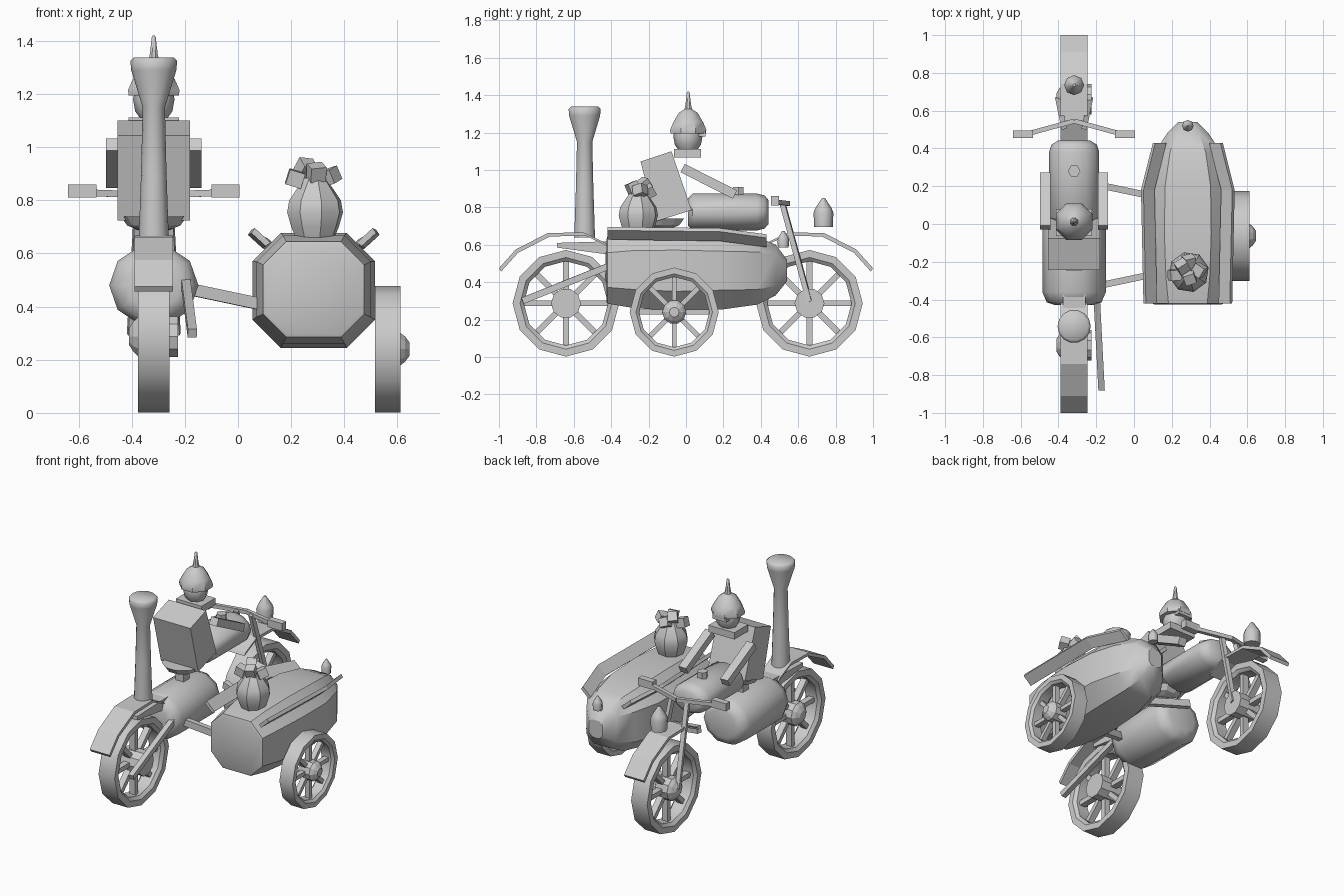
import bpy, bmesh, math
from mathutils import Vector, Euler

if "Cube" in bpy.data.objects:
    bpy.data.objects.remove(bpy.data.objects["Cube"])

grey = bpy.data.materials.new("plain_grey")
grey.diffuse_color = (0.6, 0.6, 0.6, 1)
grey.use_nodes = True
grey.node_tree.nodes["Principled BSDF"].inputs["Base Color"].default_value = grey.diffuse_color
BX = -0.317   # bike centre line
SX = 0.285    # sidecar centre line


def finish(name, bm, smooth=0):
    bmesh.ops.recalc_face_normals(bm, faces=bm.faces)
    me = bpy.data.meshes.new(name)
    bm.to_mesh(me)
    bm.free()
    me.materials.append(grey)
    ob = bpy.data.objects.new(name, me)
    bpy.context.collection.objects.link(ob)
    if smooth:
        bpy.ops.object.select_all(action='DESELECT')
        ob.select_set(True)
        bpy.context.view_layer.objects.active = ob
        bpy.ops.object.shade_smooth_by_angle(angle=math.radians(smooth))
    return ob


def loft(name, rings, smooth=0, closed=False):
    """Skin equal-length rings of points."""
    bm = bmesh.new()
    vs = [[bm.verts.new(p) for p in r] for r in rings]
    n = len(vs[0])
    pairs = list(zip(vs, vs[1:])) + ([(vs[-1], vs[0])] if closed else [])
    for a, b in pairs:
        for i in range(n):
            j = (i + 1) % n
            bm.faces.new((a[i], a[j], b[j], b[i]))
    if not closed:
        bm.faces.new(vs[0])
        bm.faces.new(vs[-1])
    return finish(name, bm, smooth)


def lathe(name, prof, axis, c, sides, smooth=0, closed=False, phase=0.0, squash=1.0):
    """Turn (offset, radius) pairs about an axis through c."""
    rings = []
    for a, r in prof:
        ring = []
        for i in range(sides):
            t = 2 * math.pi * (i + phase) / sides
            u, v = r * math.cos(t), r * math.sin(t)
            p = {'x': (a, u, v), 'y': (u, a, v * squash), 'z': (u, v, a)}[axis]
            ring.append(Vector(c) + Vector(p))
        rings.append(ring)
    return loft(name, rings, smooth, closed)


def box(name, c, size, rot=(0, 0, 0)):
    bm = bmesh.new()
    bmesh.ops.create_cube(bm, size=1)
    m = Euler(rot).to_matrix()
    for v in bm.verts:
        v.co = m @ Vector([a * b for a, b in zip(v.co, size)]) + Vector(c)
    return finish(name, bm)


def bar(name, p, q, w, h):
    """Square bar from p to q."""
    p, q = Vector(p), Vector(q)
    d = (q - p).normalized()
    side = d.cross(Vector((0, 0, 1))).normalized()
    up = side.cross(d)
    corners = [side * (sx * w / 2) + up * (sz * h / 2)
               for sx, sz in ((-1, -1), (1, -1), (1, 1), (-1, 1))]
    return loft(name, [[e + k for k in corners] for e in (p, q)])


def prism(name, pts, x0, x1, smooth=0):
    """Extrude a (y, z) outline across x."""
    return loft(name, [[(x, y, z) for y, z in pts] for x in (x0, x1)], smooth)


def wheel(name, c, R, w, out):
    h = w / 2
    tyre = [(-h, R * 0.86), (-h, R), (h, R), (h, R * 0.86), (h * 0.7, R * 0.79), (-h * 0.7, R * 0.79)]
    lathe(name + "_tyre", tyre, 'x', c, 12, 40, closed=True)
    for k in range(4):
        t = k * math.pi / 4
        box(f"{name}_spokes_{k}", c, (w * 0.35, R * 1.66, R * 0.11), (t, 0, 0))
    hub = [(-out * h * 0.7, R * 0.27), (out * h * 1.0, R * 0.27),
           (out * (h + 0.018), R * 0.21), (out * (h + 0.035), R * 0.11)]
    lathe(name + "_hub", hub, 'x', c, 10)


# wheels
wheel("rear_wheel", (BX, -0.642, 0.287), 0.285, 0.118, -1)
wheel("front_wheel", (BX, 0.66, 0.287), 0.285, 0.118, -1)
wheel("sidecar_wheel", (0.563, -0.063, 0.24), 0.238, 0.096, 1)
for y, n in ((-0.642, "rear"), (0.66, "front")):
    lathe(n + "_hub_plate", [(0.03, 0.08), (0.092, 0.08)], 'x', (BX, y, 0.287), 10)

# mudguards
arch = [(1.0, 0.475), (0.91, 0.575), (0.74, 0.662), (0.55, 0.667), (0.43, 0.61)]
for s, n in ((1, "front"), (-1, "rear")):
    outer = [(s * y, z) for y, z in arch]
    inner = [(s * (y - 0.012), z - 0.018) for y, z in reversed(arch)]
    prism(n + "_mudguard", outer + inner, BX - 0.072, BX + 0.072)
prism("rear_frame", [(-0.69, 0.585), (-0.69, 0.61), (-0.36, 0.62), (-0.36, 0.55), (-0.43, 0.55)],
      BX - 0.06, BX + 0.06)

# chimney
lathe("chimney", [(0.64, 0.057), (0.9, 0.048), (1.15, 0.042), (1.29, 0.085), (1.325, 0.088), (1.338, 0.075)],
      'z', (BX, -0.542, 0), 14, 50)

# boiler, fuel tank and filler cap
lathe("boiler", [(-0.43, 0.1), (-0.415, 0.145), (-0.36, 0.168), (0.01, 0.168), (0.06, 0.145), (0.075, 0.1)],
      'y', (BX, 0, 0.48), 10, 50, squash=0.93)
lathe("fuel_tank", [(0.01, 0.1), (0.035, 0.133), (0.38, 0.133), (0.42, 0.12), (0.442, 0.085)],
      'y', (BX, 0, 0.775), 12, 50, squash=0.74)
lathe("filler_cap", [(0.85, 0.033), (0.91, 0.033)], 'z', (BX, 0.28, 0), 6)

# seat
lathe("seat", [(0.69, 0.06), (0.705, 0.1), (0.74, 0.125)], 'z', (BX, -0.13, 0), 10)
box("seat_post", (BX, -0.13, 0.65), (0.06, 0.06, 0.12))

# rider
prism("torso", [(-0.243, 1.045), (-0.078, 1.1), (0.03, 0.785), (-0.16, 0.725)], BX - 0.137, BX + 0.137)
box("collar", (BX, 0.008, 1.09), (0.19, 0.145, 0.045))
lathe("head", [(1.1, 0.045), (1.135, 0.07), (1.18, 0.078), (1.22, 0.07)], 'z', (BX, 0.01, 0), 8, 50)
lathe("helmet", [(1.195, 0.102), (1.215, 0.105), (1.255, 0.086), (1.305, 0.055), (1.325, 0.022),
                 (1.35, 0.016), (1.415, 0.008), (1.42, 0.004)], 'z', (BX, 0.012, 0), 8, 40, phase=0.5)
box("moustache", (BX, 0.087, 1.193), (0.1, 0.035, 0.03))
for s, n in ((-1, "left"), (1, "right")):
    x = BX + s * 0.153
    bar(n + "_arm", (x, -0.018, 1.01), (x, 0.262, 0.868), 0.055, 0.05)
    # fork and handlebars
    bar(n + "_fork", (BX + s * 0.055, 0.515, 0.825), (BX + s * 0.085, 0.66, 0.295), 0.028, 0.028)
    bar(n + "_handlebar", (BX, 0.545, 0.82), (BX + s * 0.23, 0.482, 0.828), 0.025, 0.025)
    box(n + "_grip", (BX + s * 0.27, 0.475, 0.835), (0.107, 0.042, 0.05))

# lamps
for n, c, k in (("front_lamp", (BX, 0.735, 0.695), 1.0), ("sidecar_lamp", (SX, 0.52, 0.585), 0.58)):
    lathe(n, [(0, 0.05 * k), (0.075 * k, 0.053 * k), (0.1 * k, 0.044 * k), (0.155 * k, 0.008 * k)],
          'z', c, 8, 50)

# exhaust pipe
bar("exhaust_pipe", (-0.2, -0.34, 0.515), (-0.172, -0.875, 0.3), 0.034, 0.035)

# sidecar body: (y, half width, bottom, top) octagon sections
sections = [(-0.425, 0.18, 0.295, 0.63), (-0.42, 0.19, 0.285, 0.645), (-0.28, 0.215, 0.262, 0.668),
            (-0.05, 0.23, 0.245, 0.677), (0.2, 0.223, 0.255, 0.668), (0.38, 0.175, 0.28, 0.642),
            (0.48, 0.11, 0.33, 0.6), (0.54, 0.05, 0.405, 0.52)]
rings = []
for y, w, z0, z1 in sections:
    k = w * 0.46
    rings.append([(SX + a, y, b) for a, b in (
        (-w + k, z0), (w - k, z0), (w, z0 + k), (w, z1 - k),
        (w - k, z1), (-w + k, z1), (-w, z1 - k), (-w, z0 + k))])
loft("sidecar_body", rings, 32)

# sidecar edge rails, tilted outward
for s, n in ((-1, "left"), (1, "right")):
    rail = []
    for y, x, z in ((-0.42, 0.2, 0.672), (0.18, 0.213, 0.665), (0.43, 0.15, 0.632)):
        rail.append([(SX + s * (x + a), y, z + b) for a, b in (
            (-0.037, -0.03), (0.022, 0.024), (0.035, 0.005), (-0.02, -0.045))])
    loft(n + "_sidecar_rail", rail)

# struts between bike and sidecar
bar("front_strut", (-0.25, 0.22, 0.48), (0.13, 0.14, 0.4), 0.035, 0.045)
bar("rear_strut", (-0.25, -0.34, 0.48), (0.13, -0.26, 0.4), 0.035, 0.045)

# coal sack and lumps
lathe("coal_sack", [(0.66, 0.075), (0.7, 0.092), (0.755, 0.108), (0.8, 0.1), (0.855, 0.062), (0.885, 0.04)],
      'z', (SX + 0.005, -0.255, 0), 8, 30, phase=0.3)
lumps = [(0.215, -0.27, 0.882, 0.1), (0.255, -0.225, 0.92, 0.7), (0.295, -0.285, 0.905, 0.4),
         (0.345, -0.245, 0.89, 1.3), (0.29, -0.2, 0.885, 2.0)]
for i, (x, y, z, r) in enumerate(lumps):
    box(f"coal_lump_{i}", (x, y, z), (0.06, 0.055, 0.058), (r, 0.3 - 0.2 * i, r * 0.8))
